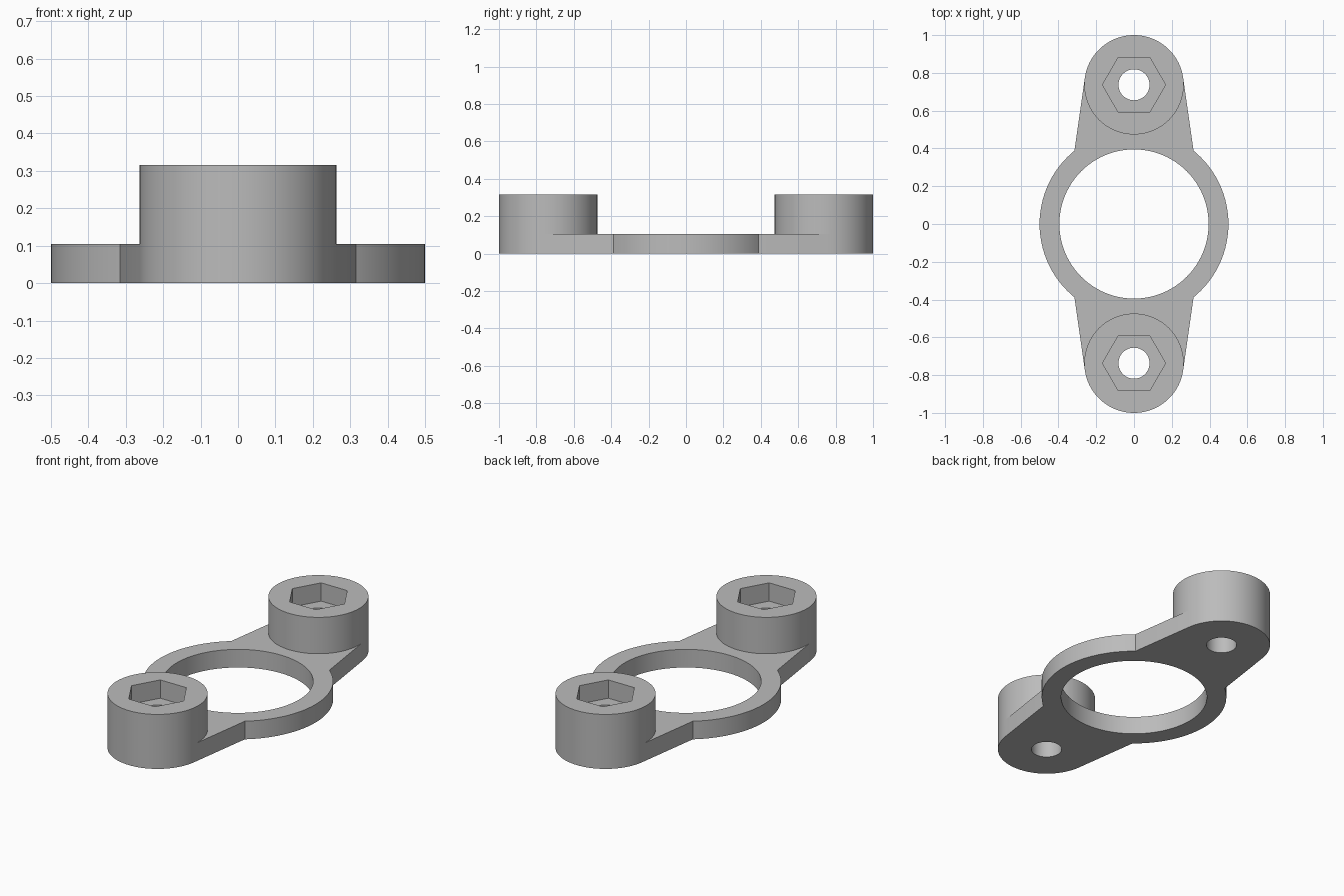
import bpy
import bmesh
from math import cos, sin, tau, radians

if "Cube" in bpy.data.objects:
    bpy.data.objects.remove(bpy.data.objects["Cube"])

PLATE_H, BOSS_H, SOCKET_Z = 0.105, 0.316, 0.21
RING_R, BORE_R = 0.5, 0.395
BOSS_R, BOSS_Y = 0.263, 0.737
HEX_R, HOLE_R = 0.167, 0.082

grey = bpy.data.materials.new("plain grey")
grey.use_nodes = True
colour = (0.5, 0.5, 0.5, 1)
grey.diffuse_color = colour
grey.node_tree.nodes["Principled BSDF"].inputs["Base Color"].default_value = colour


def prism(name, points, z0, z1):
    """Extrude a flat outline from z0 up to z1."""
    bm = bmesh.new()
    base = bm.faces.new([bm.verts.new((x, y, z0)) for x, y in points])
    up = bmesh.ops.extrude_face_region(bm, geom=[base], use_keep_orig=True)
    for v in up["geom"]:
        if isinstance(v, bmesh.types.BMVert):
            v.co.z = z1
    bmesh.ops.recalc_face_normals(bm, faces=bm.faces)
    mesh = bpy.data.meshes.new(name)
    bm.to_mesh(mesh)
    bm.free()
    mesh.materials.append(grey)
    obj = bpy.data.objects.new(name, mesh)
    bpy.context.collection.objects.link(obj)
    return obj


def circle(r, y=0, n=96):
    return [(r * cos(tau * i / n), y + r * sin(tau * i / n)) for i in range(n)]


def combine(body, tool, operation):
    """Apply a boolean and discard the tool."""
    mod = body.modifiers.new("boolean", "BOOLEAN")
    mod.operation, mod.solver, mod.object = operation, "EXACT", tool
    bpy.context.view_layer.objects.active = body
    bpy.ops.object.modifier_apply(modifier=mod.name)
    bpy.data.objects.remove(tool)


# Ring plate and the tapered arms running to both bosses
body = prism("mounting_flange", circle(RING_R), 0, PLATE_H)
lean = radians(8)
tip_x, tip_y = BOSS_R * cos(lean), BOSS_Y + BOSS_R * sin(lean)
root_x, root_y = 0.315, 0.39
half = [(root_x, -root_y), (root_x, root_y), (tip_x, tip_y), (-tip_x, tip_y)]
outline = half + [(-x, -y) for x, y in half]
combine(body, prism("arms", outline, 0, PLATE_H), "UNION")

# Screw bosses
for side in (-1, 1):
    combine(body, prism("boss", circle(BOSS_R, side * BOSS_Y), 0, BOSS_H), "UNION")

# Central bore, screw holes and hexagonal nut sockets
combine(body, prism("bore", circle(BORE_R), -0.1, 1), "DIFFERENCE")
for side in (-1, 1):
    y = side * BOSS_Y
    combine(body, prism("hole", circle(HOLE_R, y, 48), -0.1, 1), "DIFFERENCE")
    combine(body, prism("socket", circle(HEX_R, y, 6), SOCKET_Z, 1), "DIFFERENCE")

# Smooth walls with crisp edges
bpy.ops.object.select_all(action="DESELECT")
body.select_set(True)
bpy.context.view_layer.objects.active = body
bpy.ops.object.shade_smooth_by_angle(angle=radians(25))
